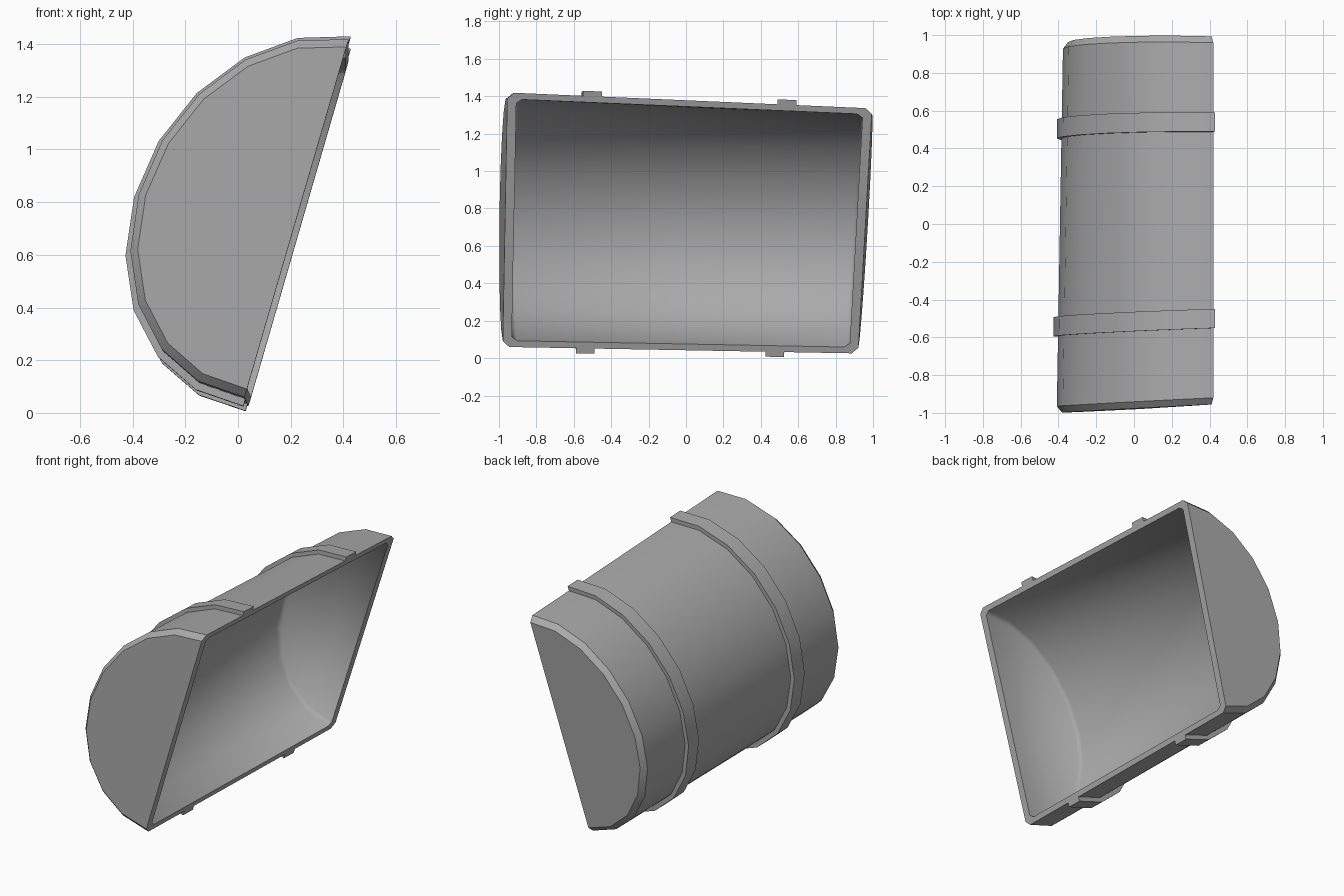
import bpy, bmesh, math
from mathutils import Vector

cube = bpy.data.objects.get("Cube")
if cube:
    bpy.data.objects.remove(cube)

SEGMENTS = 10

# One flat grey
grey = bpy.data.materials.new("plain grey")
grey.use_nodes = True
grey.diffuse_color = (0.4, 0.4, 0.4, 1)
grey.node_tree.nodes["Principled BSDF"].inputs["Base Color"].default_value = (0.4, 0.4, 0.4, 1)

# Each end of the half barrel: lower rim corner, upper rim corner, depth vector
FRONT = [Vector(v) for v in ((0.025, -0.98, 0.06), (0.42, -0.955, 1.42), (-0.6, -0.03, 0.09))]
BACK = [Vector(v) for v in ((0.04, 0.92, 0.025), (0.42, 0.995, 1.335), (-0.575, 0.018, 0.08))]


def section(bm, s, scale):
    """Half-ellipse row of vertices, s running from the front end to the back end."""
    low, high, depth = (a.lerp(b, s) for a, b in zip(FRONT, BACK))
    centre, half = (low + high) / 2, (high - low) / 2
    angles = [math.pi * i / SEGMENTS for i in range(SEGMENTS + 1)]
    return [bm.verts.new(centre + scale * (half * math.cos(a) + depth * math.sin(a)))
            for a in angles]


def loft(bm, rows):
    """Skin neighbouring rows; return the faces."""
    return [bm.faces.new((p[i], p[i + 1], q[i + 1], q[i]))
            for p, q in zip(rows, rows[1:]) for i in range(SEGMENTS)]


def finish(bm, name, soft_faces=()):
    """Smooth shading with sharp edges kept, except inside the soft faces."""
    bmesh.ops.recalc_face_normals(bm, faces=bm.faces)
    soft = set(soft_faces)
    for f in bm.faces:
        f.smooth = True
    for e in bm.edges:
        inside = all(f in soft for f in e.link_faces)
        e.smooth = inside or e.calc_face_angle(0) < math.radians(30)
    mesh = bpy.data.meshes.new(name)
    bm.to_mesh(mesh)
    bm.free()
    mesh.materials.append(grey)
    bpy.context.collection.objects.link(bpy.data.objects.new(name, mesh))


# Hollow half barrel with chamfered ends and a flat rim
bm = bmesh.new()
outer = [section(bm, s, k) for s, k in ((0, 0.955), (0.018, 1), (0.982, 1), (1, 0.955))]
inner = [section(bm, s, k) for s, k in ((0.025, 0.92), (0.04, 0.95), (0.96, 0.95), (0.975, 0.92))]
loft(bm, outer)
cavity = loft(bm, inner)
for rows in (outer, inner):
    ends = [bm.faces.new(rows[0]), bm.faces.new(rows[-1])]
cavity += ends
rims = [[r[0] for r in rows] + [r[-1] for r in reversed(rows)] for rows in (outer, inner)]
for i in range(len(rims[0])):
    j = (i + 1) % len(rims[0])
    bm.faces.new((rims[0][i], rims[0][j], rims[1][j], rims[1][i]))
finish(bm, "half_barrel_shell", cavity)

# Two raised hoops around the outside
for name, s in (("front_hoop", 0.233), ("back_hoop", 0.766)):
    bm = bmesh.new()
    a, b = s - 0.026, s + 0.026
    rows = [section(bm, t, k) for t, k in ((a, 0.985), (a, 1.04), (b, 1.04), (b, 0.985))]
    loft(bm, rows + rows[:1])
    bm.faces.new([r[0] for r in rows])
    bm.faces.new([r[-1] for r in rows])
    finish(bm, name)
